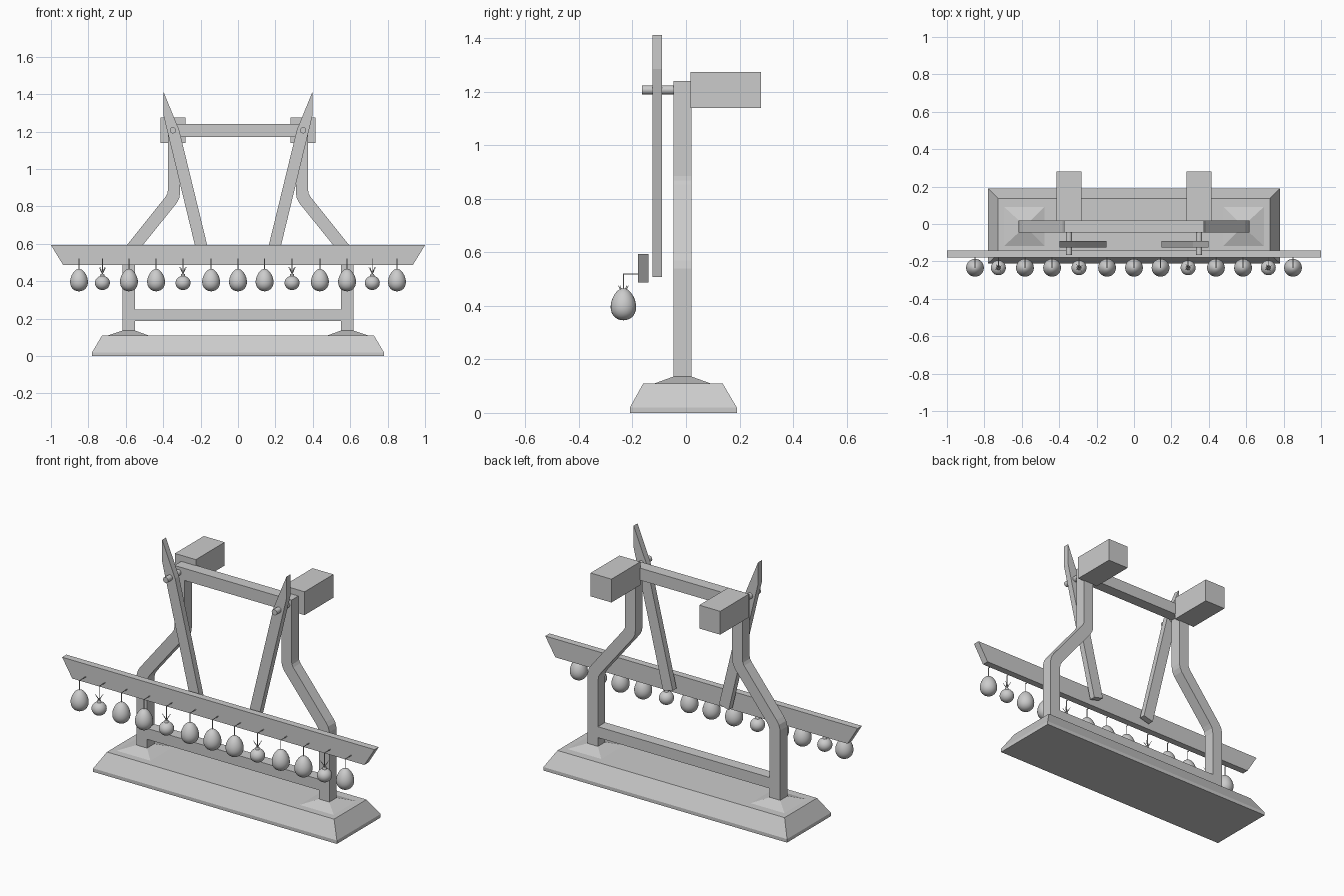
import bpy, bmesh, math
from mathutils import Vector, Matrix

if "Cube" in bpy.data.objects:
    bpy.data.objects.remove(bpy.data.objects["Cube"])


def finish(name, bm, smooth=False):
    bmesh.ops.recalc_face_normals(bm, faces=bm.faces[:])
    me = bpy.data.meshes.new(name)
    bm.to_mesh(me)
    bm.free()
    for p in me.polygons:
        p.use_smooth = smooth
    ob = bpy.data.objects.new(name, me)
    bpy.context.collection.objects.link(ob)
    return ob


def loft(name, rings):
    """Stack of rectangles (x0, x1, y0, y1, z) joined into a solid."""
    bm = bmesh.new()
    loops = [[bm.verts.new(p) for p in ((a, c, z), (b, c, z), (b, d, z), (a, d, z))]
             for a, b, c, d, z in rings]
    for lo, hi in zip(loops, loops[1:]):
        for i in range(4):
            j = (i + 1) % 4
            bm.faces.new((lo[i], lo[j], hi[j], hi[i]))
    bm.faces.new(loops[0])
    bm.faces.new(loops[-1])
    return finish(name, bm)


def box(name, x0, x1, y0, y1, z0, z1):
    return loft(name, [(x0, x1, y0, y1, z0), (x0, x1, y0, y1, z1)])


def plate(name, pts, y0, y1):
    """Front (x, z) profile given thickness along y."""
    bm = bmesh.new()
    face = bm.faces.new([bm.verts.new((x, y0, z)) for x, z in pts])
    ext = bmesh.ops.extrude_face_region(bm, geom=[face])
    bmesh.ops.translate(bm, vec=(0, y1 - y0, 0),
                        verts=[v for v in ext["geom"] if isinstance(v, bmesh.types.BMVert)])
    return finish(name, bm)


def add_rod(bm, a, b, r1, r2, seg=8):
    a, b = Vector(a), Vector(b)
    rot = (b - a).to_track_quat('Z', 'Y').to_matrix().to_4x4()
    bmesh.ops.create_cone(bm, cap_ends=True, segments=seg, radius1=r1, radius2=r2,
                          depth=(b - a).length,
                          matrix=Matrix.Translation((a + b) / 2) @ rot)


def add_bulb(bm, x, y, z, r, h, taper):
    vs = bmesh.ops.create_uvsphere(bm, u_segments=24, v_segments=16, radius=1)["verts"]
    for v in vs:
        k = r * (1 - taper * v.co.z)
        v.co = (x + v.co.x * k, y + v.co.y * k, z + v.co.z * h)


# stepped base
loft("base", [(-.78, .78, -.21, .19, 0), (-.78, .78, -.21, .19, .02),
              (-.727, .727, -.16, .137, .11)])

Y0, Y1 = -.046, .02
post = [(-.617, .13), (-.617, .54), (-.609, .57), (-.594, .593), (-.386, .853),
        (-.378, .868), (-.375, .885), (-.375, 1.24), (-.31, 1.24), (-.31, .87),
        (-.314, .845), (-.326, .82), (-.53, .567), (-.545, .543), (-.55, .515), (-.55, .13)]
arm = [(-.398, 1.412), (-.398, 1.285), (-.21, .508), (-.148, .524), (-.315, 1.21)]

for side, s in (("left", 1), ("right", -1)):
    # foot collar, bent post, hanging arm
    fx = sorted((s * -.695, s * -.478))
    tx = sorted((s * -.617, s * -.55))
    loft(side + "_foot", [(*fx, -.118, .092, .11), (*tx, Y0, Y1, .136)])
    plate(side + "_post", [(s * x, z) for x, z in post], Y0, Y1)
    plate(side + "_arm", [(s * x, z) for x, z in arm], -.125, -.09)
    # counterweight block behind the post
    bx = sorted((s * -.415, s * -.281))
    box(side + "_block", *bx, .016, .28, 1.14, 1.275)
    # pivot peg
    bm = bmesh.new()
    add_rod(bm, (s * -.348, -.165, 1.207), (s * -.348, -.04, 1.207), .0165, .0165, 20)
    finish(side + "_peg", bm, True)
    bpy.context.view_layer.objects.active = bpy.context.collection.objects[side + "_peg"]
    bpy.context.view_layer.objects.active.select_set(True)
    bpy.ops.object.shade_smooth_by_angle()
    bpy.ops.object.select_all(action='DESELECT')

# cross beams
box("top_beam", -.31, .31, Y0, Y1, 1.17, 1.24)
box("lower_beam", -.55, .55, Y0, Y1, .187, .25)

# hanging front board
plate("front_board", [(-1, .593), (1, .593), (.935, .487), (-.935, .487)], -.18, -.141)

# row of hanging ornaments
xs = [-.85, -.725, -.583, -.438, -.294, -.144, 0, .142, .289, .438, .583, .718, .85]
small = {1, 4, 8, 11}
EY = -.234
for i, x in enumerate(xs):
    bm = bmesh.new()
    if i in small:
        add_bulb(bm, x, EY, .391, .04, .038, 0)
    else:
        add_bulb(bm, x, EY, .406, .047, .06, .18)
    finish(f"ornament_{i + 1}", bm, True)

    # hook wire, with a small crown on the round ornaments
    bm = bmesh.new()
    add_rod(bm, (x, -.175, .519), (x, EY - .002, .519), .0022, .0022)
    add_rod(bm, (x, EY, .521), (x, EY, .425 if i in small else .46), .0022, .0022)
    if i in small:
        add_rod(bm, (x, EY, .424), (x, EY, .44), .013, .009, 12)
        for k in range(4):
            a = k * math.pi / 2 + .6
            add_rod(bm, (x, EY, .44),
                    (x + .022 * math.cos(a), EY + .022 * math.sin(a), .475), .003, .001, 6)
    finish(f"hook_{i + 1}", bm)
